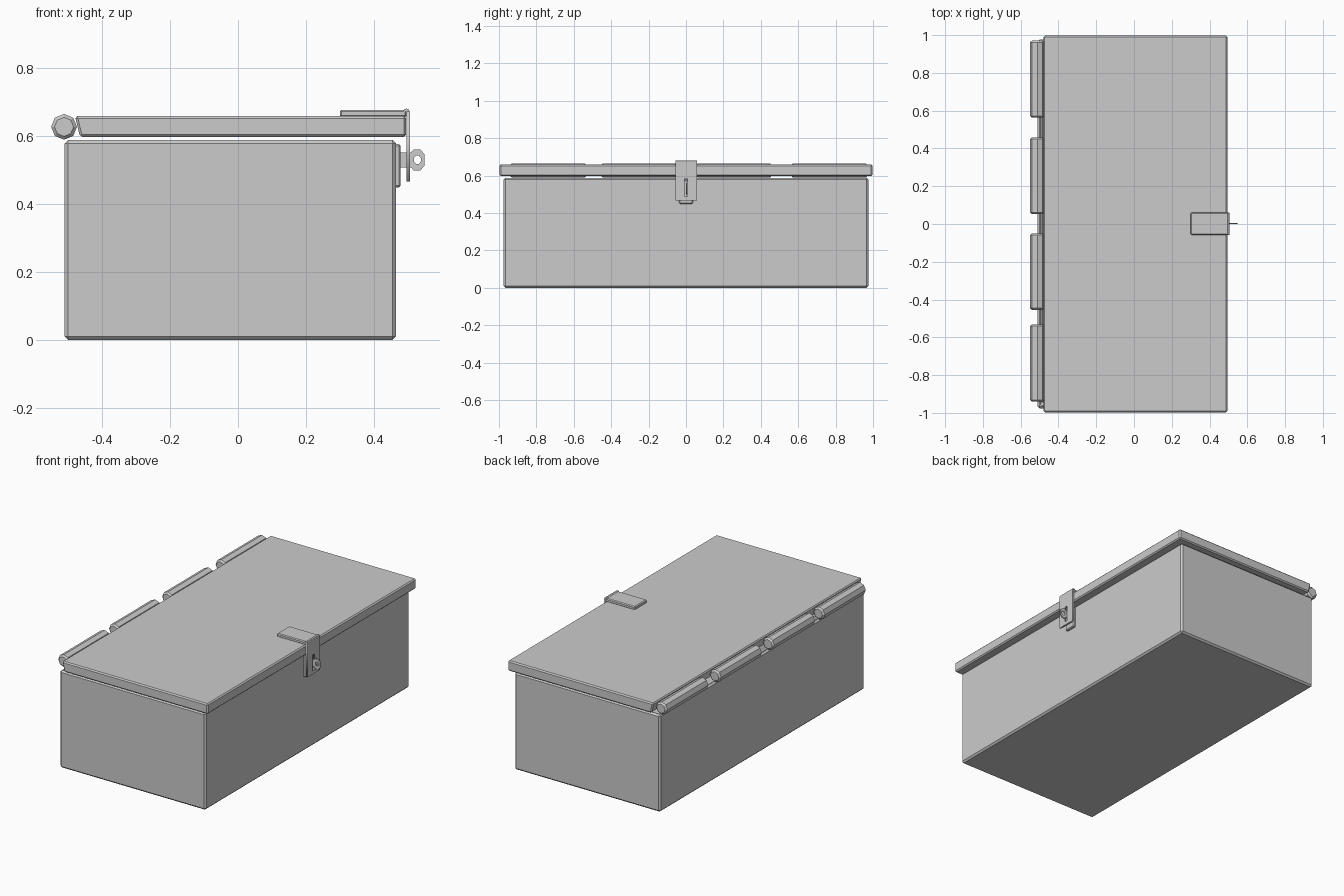
import bpy, bmesh
from math import pi, cos, sin
from mathutils import Vector

if "Cube" in bpy.data.objects:
    bpy.data.objects.remove(bpy.data.objects["Cube"])


def finish(name, bm, bevel=0.0):
    bmesh.ops.recalc_face_normals(bm, faces=bm.faces)
    mesh = bpy.data.meshes.new(name)
    bm.to_mesh(mesh)
    bm.free()
    ob = bpy.data.objects.new(name, mesh)
    bpy.context.collection.objects.link(ob)
    if bevel:
        mod = ob.modifiers.new("bevel", 'BEVEL')
        mod.width, mod.segments, mod.limit_method = bevel, 1, 'ANGLE'
    return ob


def box_bm(lo, hi):
    bm = bmesh.new()
    bmesh.ops.create_cube(bm, size=1)
    lo, hi = Vector(lo), Vector(hi)
    for v in bm.verts:
        v.co = (lo + hi) / 2 + v.co * (hi - lo)
    return bm


def flat_part(name, loops, thickness, loc, rot):
    """Filled 2D outlines (inner loops become holes), given a thickness."""
    cu = bpy.data.curves.new(name, 'CURVE')
    cu.dimensions, cu.fill_mode, cu.extrude = '2D', 'BOTH', thickness / 2
    for pts in loops:
        sp = cu.splines.new('POLY')
        sp.points.add(len(pts) - 1)
        for p, (x, y) in zip(sp.points, pts):
            p.co = (x, y, 0, 1)
        sp.use_cyclic_u = True
    ob = bpy.data.objects.new(name, cu)
    bpy.context.collection.objects.link(ob)
    ob.location, ob.rotation_euler = loc, rot
    bpy.ops.object.select_all(action='DESELECT')
    ob.select_set(True)
    bpy.context.view_layer.objects.active = ob
    bpy.ops.object.convert(target='MESH')


def rect(x0, x1, y0, y1):
    return [(x0, y0), (x1, y0), (x1, y1), (x0, y1)]


# Hollow chest body
bm = box_bm((-0.51, -0.976, 0), (0.465, 0.976, 0.588))
bm.normal_update()
top = max(bm.faces, key=lambda f: f.calc_center_median().z)
bmesh.ops.inset_region(bm, faces=[top], thickness=0.035)
ext = bmesh.ops.extrude_discrete_faces(bm, faces=[top])
for v in ext["faces"][0].verts:
    v.co.z = 0.04
finish("chest_body", bm, 0.01)

# Lid with a slanted back edge
bm = box_bm((-0.48, -0.997, 0.597), (0.495, 0.997, 0.659))
for v in bm.verts:
    if v.co.x < 0 and v.co.z < 0.63:
        v.co.x = -0.465
finish("lid", bm, 0.007)

# Octagonal hinge barrels with chamfered ends
for i, (y0, y1) in enumerate([(-0.94, -0.532), (-0.455, -0.05), (0.053, 0.458), (0.563, 0.971)]):
    bm = bmesh.new()
    rings = [[bm.verts.new((-0.512 + r * cos(k * pi / 4), y, 0.627 + r * sin(k * pi / 4)))
              for k in range(8)]
             for y, r in [(y0, 0.028), (y0 + 0.009, 0.038), (y1 - 0.009, 0.038), (y1, 0.028)]]
    for a, b in zip(rings, rings[1:]):
        for k in range(8):
            bm.faces.new((a[k], a[k - 1], b[k - 1], b[k]))
    bm.faces.new(rings[0])
    bm.faces.new(rings[-1])
    finish(f"hinge_barrel_{i + 1}", bm)

# Hasp: top leaf, pivot pin, slotted hanging strap
finish("hasp_leaf", box_bm((0.30, -0.057, 0.655), (0.497, 0.06, 0.677)), 0.005)
bm = bmesh.new()
bmesh.ops.create_cone(bm, cap_ends=True, segments=8, radius1=0.01, radius2=0.01, depth=0.116)
for v in bm.verts:
    x, y, z = v.co
    v.co = (0.496 + x, 0.0015 + z, 0.671 + y)
finish("hasp_pivot", bm)
flat_part("hasp_strap",
          [rect(-0.057, 0.06, 0.466, 0.672), rect(-0.009, 0.009, 0.487, 0.583)],
          0.01, (0.501, 0, 0), (pi / 2, 0, pi / 2))

# Staple: base plate and flat eye passing through the slot
finish("staple_plate", box_bm((0.46, -0.037, 0.449), (0.479, 0.037, 0.576)), 0.005)
outer = [(0.475, 0.508), (0.51, 0.508), (0.517, 0.498), (0.536, 0.498), (0.549, 0.513),
         (0.549, 0.546), (0.536, 0.561), (0.517, 0.561), (0.51, 0.552), (0.475, 0.552)]
hole = [(0.528 + 0.011 * cos(k * pi / 4 + pi / 8), 0.53 + 0.013 * sin(k * pi / 4 + pi / 8))
        for k in range(8)]
flat_part("staple_eye", [outer, hole], 0.006, (0, 0.003, 0), (pi / 2, 0, 0))
